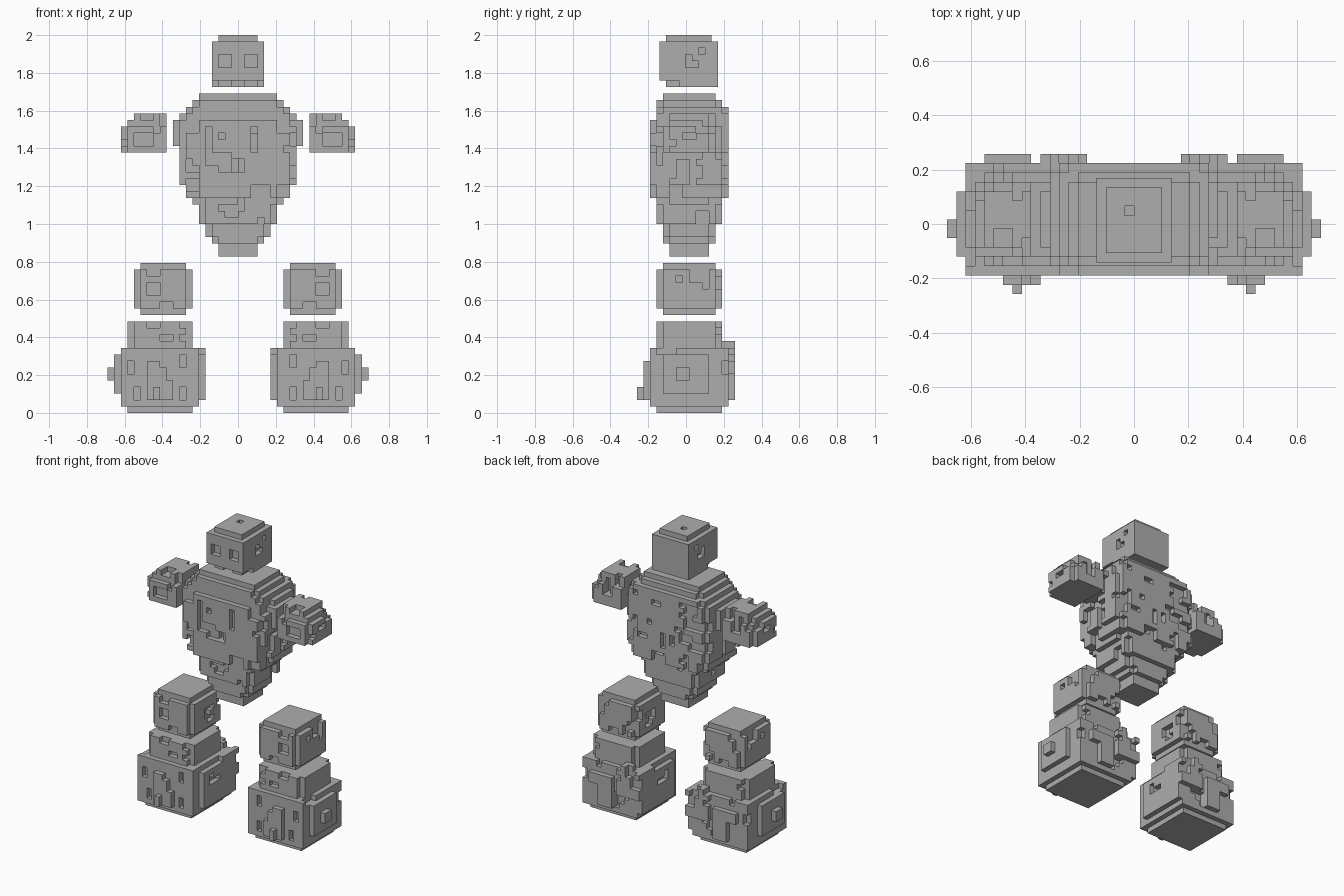
import bpy, bmesh, random
from mathutils import Vector

if "Cube" in bpy.data.objects:
    bpy.data.objects.remove(bpy.data.objects["Cube"])

V = 2 / 58          # edge of one cube; the figure is 58 cubes tall
random.seed(7)
stone = bpy.data.materials.new("stone grey")
stone.diffuse_color = (0.42, 0.42, 0.42, 1)
stone.use_nodes = True
stone.node_tree.nodes["Principled BSDF"].inputs["Base Color"].default_value = stone.diffuse_color
DIRS = {"left": (-1, 0, 0), "right": (1, 0, 0), "front": (0, -1, 0),
        "back": (0, 1, 0), "down": (0, 0, -1), "up": (0, 0, 1)}


def box(x0, x1, y0, y1, z0, z1):
    """Set of unit cubes filling a block."""
    return {(x, y, z) for x in range(x0, x1) for y in range(y0, y1) for z in range(z0, z1)}


def slab(x0, x1, y0, y1, z0, z1, cut=1):
    """Block with its vertical corners stepped off."""
    s = set()
    for i in range(cut + 1):
        k = cut - i
        s |= box(x0 + i, x1 - i, y0 + k, y1 - k, z0, z1)
    return s


def shift(p, d, n=1):
    return (p[0] + d[0] * n, p[1] + d[1] * n, p[2] + d[2] * n)


def chip(cells, side, count, zmin=0, zmax=99):
    """Knock shallow rectangular chips out of one side."""
    d = DIRS[side]
    ax = [a for a in range(3) if d[a] == 0]
    for _ in range(count):
        skin = {p for p in cells if shift(p, d) not in cells}
        p = random.choice(sorted(q for q in skin if zmin <= q[2] < zmax))
        w, h = random.choice([(1, 1), (1, 2), (2, 1), (1, 3), (3, 2), (2, 2)])
        for i in range(w):
            for k in range(h):
                q = list(p)
                q[ax[0]] += i
                q[ax[1]] += k
                if tuple(q) in skin and q[2] < zmax:
                    cells.discard(tuple(q))


def mirrored(cells):
    return {(-1 - x, y, z) for x, y, z in cells}


def build(name, cells, dy=0.0):
    """Skin the cubes with outward faces only."""
    bm = bmesh.new()
    verts = {}

    def vert(c):
        if c not in verts:
            verts[c] = bm.verts.new(((c[0]) * V, (c[1] - 7.5 + dy) * V, c[2] * V))
        return verts[c]

    for p in sorted(cells):
        for d in DIRS.values():
            if shift(p, d) in cells:
                continue
            a = next(i for i in range(3) if d[i])
            b, c = (a + 1) % 3, (a + 2) % 3
            ring = []
            for i, k in ((0, 0), (1, 0), (1, 1), (0, 1)):
                q = list(p)
                q[a] += 1 if d[a] > 0 else 0
                q[b] += i
                q[c] += k
                ring.append(tuple(q))
            if d[a] < 0:
                ring.reverse()
            bm.faces.new([vert(q) for q in ring])
    me = bpy.data.meshes.new(name)
    bm.to_mesh(me)
    bm.free()
    me.materials.append(stone)
    ob = bpy.data.objects.new(name, me)
    bpy.context.collection.objects.link(ob)


# Head: block with crown, jaw, eyes, ear holes and a crown pit
head = box(-4, 4, 3, 12, 51, 57) | box(-3, 3, 4, 11, 57, 58)
head |= box(-3, 3, 4, 12, 50, 51) | box(-4, 4, 6, 12, 50, 51)
head -= box(-3, -1, 3, 4, 53, 55) | box(1, 3, 3, 4, 53, 55)
head -= box(-1, 1, 3, 6, 50, 51) | box(-1, 0, 8, 9, 57, 58)
for x in (-4, 3):
    head -= box(x, x + 1, 7, 8, 53, 55) | box(x, x + 1, 8, 9, 53, 54)
    head -= box(x, x + 1, 9, 10, 55, 56)
build("head", head, 0.4)

# Torso: stacked slabs (z0, z1, half width, front, back, corner step)
layers = [(24, 26, 3, 5, 11, 0), (26, 27, 4, 4, 12, 1), (27, 29, 5, 4, 12, 1),
          (29, 32, 6, 3, 13, 1), (32, 33, 7, 3, 13, 1), (33, 35, 8, 2, 14, 1),
          (35, 45, 9, 2, 14, 1), (45, 46, 9, 3, 14, 1), (46, 47, 8, 3, 14, 1),
          (47, 48, 7, 3, 13, 1), (48, 49, 6, 4, 12, 0)]
torso = set()
for z0, z1, w, y0, y1, cut in layers:
    torso |= slab(-w, w, y0, y1, z0, z1, cut)
torso -= box(-9, -6, 2, 3, 33, 45) - box(-8, -5, 2, 3, 38, 43)
torso -= box(6, 9, 2, 3, 33, 45) - box(5, 8, 2, 3, 35, 43)
torso -= box(-5, -4, 2, 3, 39, 44) | box(2, 3, 2, 3, 40, 44)
torso -= box(-3, 1, 2, 3, 37, 39) | box(-2, 0, 3, 4, 30, 32)
# Shoulder plates and framed flank panels
for x in (-10, 9):
    torso |= box(x, x + 1, 5, 11, 41, 45)
    face = -9 if x < 0 else 8
    torso -= box(face, face + 1, 4, 9, 34, 40) - box(face, face + 1, 5, 8, 35, 39)
for side, n in (("front", 20), ("back", 24), ("left", 9), ("right", 9)):
    chip(torso, side, n, 29, 46)
build("torso", torso)

# Arm stubs: stepped shoulders with worn outer ends
arm = box(11, 18, 4, 12, 40, 44) | box(11, 17, 5, 11, 44, 45) | box(11, 16, 5, 11, 45, 46)
arm -= box(17, 18, 4, 5, 40, 44) | box(17, 18, 11, 12, 40, 44)
for side, n in (("front", 4), ("back", 4), ("right", 3), ("up", 2)):
    chip(arm, side, n, 41, 46)
build("right_arm", arm)
build("left_arm", mirrored(arm))

# Knees: rounded blocks floating between torso and ankles
knee = box(8, 15, 4, 12, 15, 16) | slab(7, 16, 3, 13, 16, 22) | box(8, 15, 4, 12, 22, 23)
knee -= box(12, 13, 3, 4, 18, 20) | box(15, 16, 10, 11, 19, 21)
knee -= box(10, 12, 3, 4, 16, 17) | box(7, 8, 7, 9, 18, 20)
for side, n in (("back", 5), ("left", 3), ("right", 3), ("front", 1)):
    chip(knee, side, n, 16, 22)

# Feet: base, main block, ankle, side shields, toe plate and heel plates
foot = box(7, 17, 3, 13, 0, 1) | box(6, 18, 2, 14, 1, 10) | slab(7, 17, 3, 13, 10, 14)
foot |= box(18, 19, 4, 11, 3, 9) | box(19, 20, 6, 8, 5, 7)
foot |= box(5, 6, 4, 12, 2, 9) | box(5, 6, 10, 14, 2, 10)
foot |= box(10, 14, 1, 2, 2, 5) | box(11, 14, 1, 2, 5, 7) | box(12, 14, 1, 2, 7, 8)
foot |= box(12, 13, 0, 1, 2, 4)
foot |= box(5, 10, 14, 15, 5, 10) | box(11, 16, 14, 15, 2, 8) | box(7, 9, 13, 15, 9, 11)
foot -= box(8, 9, 2, 3, 7, 9) | box(16, 17, 2, 3, 6, 8) | box(8, 9, 2, 3, 2, 4)
foot -= box(15, 16, 2, 3, 2, 4) | box(10, 12, 3, 4, 11, 12) | box(8, 9, 3, 4, 11, 12)
foot -= box(8, 9, 3, 4, 13, 14) | box(12, 14, 3, 4, 13, 14)
for side, n in (("back", 9), ("right", 5), ("left", 4)):
    chip(foot, side, n, 2, 13)
foot |= box(19, 20, 6, 8, 5, 7) | box(18, 19, 5, 9, 4, 8)

for name, cells in (("knee", knee), ("foot", foot)):
    build("right_" + name, cells)
    build("left_" + name, mirrored(cells))
